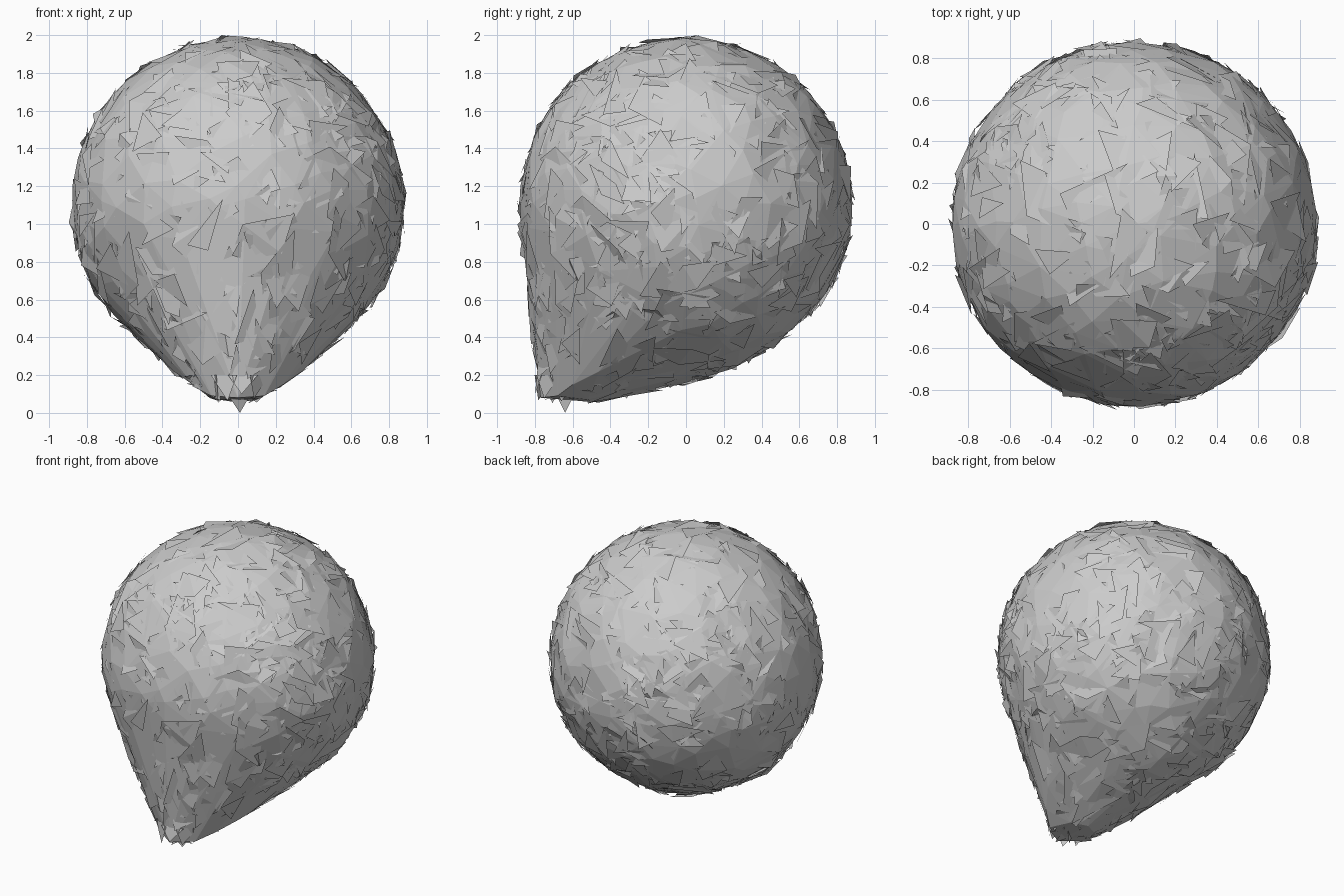
import bpy, bmesh, math, random
from mathutils import Vector
from mathutils.bvhtree import BVHTree

if "Cube" in bpy.data.objects:
    bpy.data.objects.remove(bpy.data.objects["Cube"])

random.seed(11)
CENTRE = Vector((0, 0, 1.105))
R = 0.882


def make_object(name, bm):
    mesh = bpy.data.meshes.new(name)
    bm.to_mesh(mesh)
    ob = bpy.data.objects.new(name, mesh)
    bpy.context.collection.objects.link(ob)
    return ob


# drop-shaped core: irregular facets on a ball, hulled with a blunt tip low at the front
core = bmesh.new()
N = 300
for i in range(N):
    z = 1 - 2 * (i + 0.5) / N
    a = i * math.pi * (3 - math.sqrt(5))
    r = math.sqrt(1 - z * z)
    d = Vector((r * math.cos(a), r * math.sin(a), z))
    d += Vector([random.uniform(-0.08, 0.08) for _ in range(3)])
    core.verts.new(CENTRE + d.normalized() * R)
core.verts.new((0, 0, 1.99))
for x, y, z in [(0, -0.46, 0.055), (0.10, -0.52, 0.07), (0.14, -0.68, 0.09),
                (0.24, -0.60, 0.15), (0, -0.77, 0.08), (0.34, -0.46, 0.22),
                (0.18, -0.10, 0.17), (0, 0.0, 0.16), (0, 0.25, 0.235)]:
    for s in ((1, -1) if x else (1,)):
        core.verts.new((s * x, y, z))
res = bmesh.ops.convex_hull(core, input=core.verts)
junk = [g for g in res["geom_interior"] if isinstance(g, bmesh.types.BMVert)]
bmesh.ops.delete(core, geom=junk, context='VERTS')
bmesh.ops.recalc_face_normals(core, faces=core.faces)
make_object("drop_core", core)
tree = BVHTree.FromBMesh(core)

# loose shards: thin plates that hug the core, their corners lifting or sinking
shards = bmesh.new()
core.faces.ensure_lookup_table()
areas = [f.calc_area() for f in core.faces]
for f in random.choices(list(core.faces), weights=areas, k=800):
    p0, p1, p2 = [v.co for v in f.verts]
    w, q = math.sqrt(random.random()), random.random()
    base, n = p0 * (1 - w) + p1 * (w * (1 - q)) + p2 * (w * q), f.normal
    t = n.orthogonal().normalized()
    b = n.cross(t)
    turn = random.uniform(0, math.tau)
    long, short = random.uniform(0.10, 0.25), random.uniform(0.05, 0.13)
    count = random.choice((3, 3, 4))
    verts = []
    for k in range(count):
        a = math.tau * k / count + random.uniform(-0.4, 0.4)
        u, v = long * math.cos(a), short * math.sin(a)
        p = base + t * (u * math.cos(turn) - v * math.sin(turn)) \
            + b * (u * math.sin(turn) + v * math.cos(turn))
        hit, hn, _, _ = tree.find_nearest(p)
        p = hit + (hit - CENTRE).normalized() * random.uniform(-0.025, 0.028)
        p.z = min(max(p.z, 0.03), 2.0)
        verts.append(shards.verts.new(p))
    face = shards.faces.new(verts)
    face.normal_update()
    if face.normal.dot(n) < 0:
        face.normal_flip()
bmesh.ops.triangulate(shards, faces=shards.faces)
make_object("surface_shards", shards)

# ragged splinters around the tip
tip = bmesh.new()
for i in range(9):
    a = math.tau * i / 9
    c, s = math.cos(a), math.sin(a)
    mid = Vector((0.15 * c, -0.64 + 0.14 * s, 0.2))
    side = Vector((-s, c, 0)) * 0.08
    end = Vector((0.11 * c, -0.66 + 0.14 * s, random.uniform(0.04, 0.1)))
    tip.faces.new([tip.verts.new(p) for p in (mid - side, end, mid + side)])
tip.faces.new([tip.verts.new(p) for p in ((-0.07, -0.70, 0.12), (0.01, -0.64, 0.0), (0.08, -0.58, 0.12))])
make_object("tip_splinters", tip)
for bm in (core, shards, tip):
    bm.free()
